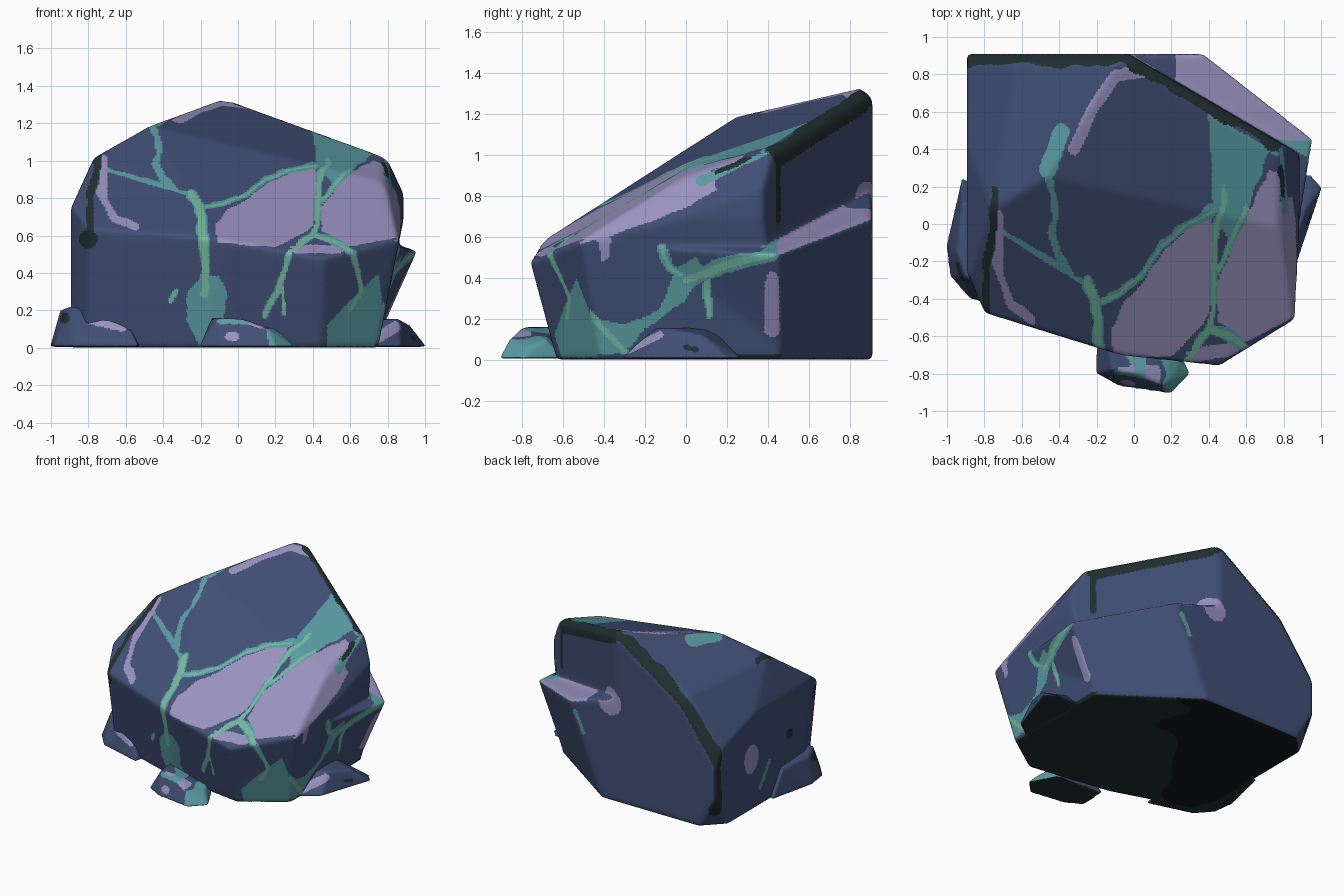
import bpy, bmesh, math
from mathutils import Vector, noise

if "Cube" in bpy.data.objects:
    bpy.data.objects.remove(bpy.data.objects["Cube"])

PALETTE = [("slate_blue", (.052, .078, .178)), ("lavender", (.32, .285, .52)),
           ("teal", (.098, .33, .36)), ("mint", (.17, .477, .35)),
           ("dark_moss", (.015, .029, .03)), ("near_black", (.006, .009, .0115))]
BLUE, LAV, TEAL, MINT, DARK, BLACK = range(6)
mats = []
for name, c in PALETTE:
    m = bpy.data.materials.new(name)
    m.diffuse_color = (*c, 1)
    m.use_nodes = True
    m.node_tree.nodes["Principled BSDF"].inputs["Base Color"].default_value = m.diffuse_color
    mats.append(m)


# ---------- helpers ----------
def cut_block(bm, lo, hi, planes):
    """Box cut by half-spaces a*x + b*y + c*z <= d."""
    part = bmesh.new()
    bmesh.ops.create_cube(part, size=1)
    for v in part.verts:
        v.co = [lo[i] if v.co[i] < 0 else hi[i] for i in range(3)]
    for a, b, c, d in planes:
        n = Vector((a, b, c))
        bmesh.ops.bisect_plane(part, geom=part.verts[:] + part.edges[:] + part.faces[:],
                               plane_co=n * (d / n.length_squared), plane_no=n.normalized(),
                               clear_outer=True)
        rim = [e for e in part.edges if e.is_boundary]
        if rim:
            bmesh.ops.edgeloop_fill(part, edges=rim)
    bmesh.ops.recalc_face_normals(part, faces=part.faces[:])
    tmp = bpy.data.meshes.new("tmp")
    part.to_mesh(tmp)
    part.free()
    bm.from_mesh(tmp)
    bpy.data.meshes.remove(tmp)


def finish(name, bm, voxel, rounds, rule):
    """Fuse the blocks, soften the edges, colour every face by a rule."""
    me = bpy.data.meshes.new(name)
    bm.to_mesh(me)
    bm.free()
    ob = bpy.data.objects.new(name, me)
    bpy.context.collection.objects.link(ob)
    r = ob.modifiers.new("fuse", 'REMESH')
    r.mode, r.voxel_size = 'VOXEL', voxel
    s = ob.modifiers.new("soften", 'SMOOTH')
    s.factor, s.iterations = .5, rounds
    dg = bpy.context.evaluated_depsgraph_get()
    new = bpy.data.meshes.new_from_object(ob.evaluated_get(dg))
    ob.modifiers.clear()
    ob.data = new
    new.name = name
    new.materials.clear()
    for m in mats:
        new.materials.append(m)
    for p in new.polygons:
        p.use_smooth = True
        p.material_index = rule(p.center, p.normal)


def line_dist(p, pts):
    """Distance from p to a polyline, in 2D or 3D."""
    best = 9
    for a, b in zip(pts, pts[1:]):
        ab = [j - i for i, j in zip(a, b)]
        ap = [j - i for i, j in zip(a, p)]
        t = sum(x * y for x, y in zip(ab, ap)) / sum(x * x for x in ab)
        t = min(1, max(0, t))
        best = min(best, sum((y - t * x) ** 2 for x, y in zip(ab, ap)))
    return math.sqrt(best)


def inside(p, poly):
    x, y = p
    hit = False
    for (ax, ay), (bx, by) in zip(poly, poly[1:] + poly[:1]):
        if (ay > y) != (by > y) and x < (bx - ax) * (y - ay) / (by - ay) + ax:
            hit = not hit
    return hit


# ---------- painted layout: front (x, z) ----------
FRONT_VEINS = [  # path, mint half width, teal half width
    ([(-.25, .82), (-.2, .75), (-.18, .55), (-.18, .28)], .02, .028),
    ([(-.69, .95), (-.58, .92), (-.42, .87), (-.25, .82)], 0, .013),
    ([(-.46, 1.2), (-.42, 1.08), (-.44, .98), (-.4, .9), (-.34, .85)], 0, .018),
    ([(-.2, .75), (-.08, .77), (.05, .82), (.15, .9), (.28, .95), (.42, .97)], .005, .014),
    ([(.48, 1.0), (.43, .88), (.43, .7), (.4, .6), (.28, .52), (.22, .32), (.14, .17)], .013, .017),
    ([(.23, .35), (.25, .18)], .009, .009),
    ([(.42, .6), (.55, .55), (.62, .5), (.66, .3), (.6, .2)], .011, .016),
    ([(.44, .78), (.52, .88), (.6, .95)], .01, .018),
    ([(-.36, .25), (-.33, .3)], .015, .015),
]
FRONT_PATCHES = [
    (TEAL, [(.38, 1.25), (.42, 1.0), (.5, .88), (.58, .93), (.72, 1.03), (.8, 1.0), (.75, 1.12)]),
    (TEAL, [(-.18, .4), (-.1, .38), (-.06, .3), (-.08, .15), (-.02, 0), (-.2, 0), (-.28, .15), (-.27, .3)]),
    (TEAL, [(.47, 0), (.48, .12), (.6, .25), (.75, .4), (.78, .1), (.72, 0)]),
    (LAV, [(-.11, .56), (-.12, .66), (-.06, .74), (.06, .8), (.17, .89), (.3, .94), (.42, .95),
           (.42, .7), (.37, .62), (.2, .54)]),
    (LAV, [(.45, .62), (.45, .75), (.52, .86), (.62, .95), (.72, 1.0), (.85, .95), (.92, .8), (.88, .6), (.6, .54)]),
    (LAV, [(.27, .55), (.5, .545), (.62, .56), (.55, .5), (.3, .505)]),
]
# ---------- right side (y, z) ----------
SIDE_VEINS = [
    ([(-.6, .38), (-.45, .2), (-.3, .04)], .014, .018),
    ([(0, .39), (.2, .46), (.42, .515)], .018, .035),
    ([(.1, .42), (.11, .22)], .014, .02),
    ([(-.12, .55), (-.08, .45), (.0, .4)], .008, .022),
    ([(.08, .87), (.25, .96), (.42, 1.04)], 0, .025),
    ([(.42, 1.05), (.6, 1.15)], 0, .015),
]
SIDE_PATCHES = [
    (TEAL, [(-.62, .1), (-.45, .2), (-.3, .17), (-.12, .25), (-.05, .45), (.05, .5), (.1, .42),
            (-.02, .28), (-.2, .15), (-.3, .03), (-.6, .02)]),
    (LAV, [(-.7, .56), (-.5, .57), (-.3, .63), (0, .74), (.15, .83), (.12, .93), (-.1, .86), (-.4, .72)]),
    (LAV, [(-.44, .6), (-.37, .6), (-.38, .5), (-.41, .47)]),
]
# ---------- dark creases along the back ridge (x, y, z) ----------
CREASES = [
    ([(-.88, .89, .12), (-.87, .89, .55), (-.76, .89, .72), (-.46, .89, 1.04), (-.1, .88, 1.26), (.05, .85, 1.29)], .055),
    ([(.05, .86, 1.26), (.4, .65, 1.13), (.74, .45, 1.0)], .06),
    ([(.75, .45, 1.03), (.76, .45, .68)], .022),
    ([(.76, .43, 1.0), (.8, .15, .92)], .018),
]


def boulder_rule(p, n):
    w = .01 * noise.noise(p * 9)
    q = (p.x + w, p.y + w, p.z - w)
    if n.z < -.75:
        return BLACK if .57 * p.y - .82 * p.x + .3 * noise.noise(p * 3) > .3 else DARK
    if n.y < .96 or p.x > .1:
        for pts, r in CREASES:
            if line_dist(q, pts) < r + w:
                return DARK
    # pale strip and teal notch on the upper left ridge
    if n.z > .3 and p.z > 1:
        if line_dist(q[:2], [(-.32, .4), (-.22, .62), (-.1, .79), (.06, .82)]) < .032:
            return LAV
        if line_dist(q[:2], [(-.46, .29), (-.39, .49)]) < .045:
            return TEAL
    # left shoulder lines, seen from the front
    if p.x < -.5 and p.y < .2:
        xz = (q[0], q[2])
        if line_dist(xz, [(-.74, 1.1), (-.755, .95), (-.79, .8), (-.79, .6)]) < .02 + w:
            return DARK
        if line_dist(xz, [(-.72, 1.0), (-.725, .8), (-.66, .69), (-.55, .65)]) < .022 + w:
            return LAV
        if math.hypot(p.x + .8, p.z - .58) < .05 and n.y < -.1:
            return DARK
    if line_dist(q, [(.895, .42, .4), (.79, .42, .14)]) < .035:
        return LAV
    # pale top of the rear ledge
    if n.z > .4 and .505 * p.x + .863 * p.y > .775 and p.z < .9:
        return (LAV if p.x > .22 else BLUE) if p.y > .45 else TEAL
    if n.x > .6:
        uv, veins, patches = (q[1], q[2]), SIDE_VEINS, SIDE_PATCHES
        if p.z < .025 and p.y > .2:
            return DARK
    elif n.y < -.18:
        uv, veins, patches = (q[0], q[2]), FRONT_VEINS, FRONT_PATCHES
    else:
        # spots on the left and back faces
        if n.x < -.7:
            if math.hypot((p.y - .47) / .8, p.z - .4) < .11:
                return LAV
            if line_dist((q[1], q[2]), [(.36, .14), (.25, .3)]) < .018:
                return TEAL
            if math.hypot(p.y, p.z - .42) < .04:
                return DARK
        elif n.y > .4 and math.hypot(p.x - .02, p.z - .77) < .1:
            return LAV
        elif n.y > .6 and line_dist((q[0], q[2]), [(.32, .62), (.25, .47)]) < .018:
            return TEAL
        return BLUE
    for pts, core, rim in veins:
        d = line_dist(uv, pts)
        if d < core:
            return MINT
        if d < rim + w:
            return TEAL
    for col, poly in patches:
        if inside(uv, poly):
            return col
    return BLUE


# ---------- boulder: main mass plus rear ledge ----------
bm = bmesh.new()
cut_block(bm, (-.893, -1, 0), (.885, .91, 1.6), [
    (.11, -.6, 1, .985), (.168, -.334, 1, 1.025),       # sloping top
    (-.14, -.695, 1, 1.08),                             # lower left of the top
    (-1.35, .33, 1, 2.09), (-.69, .2, 1, 1.565),        # rear left slopes
    (-2.2, 0, 1, 2.71),                                 # left shoulder
    (1.9, -.35, 1, 2.385), (1, 0, -.2, .748),           # right side
    (.9, -.34, 1, 1.585),
    (.505, .863, 0, .77),                               # rear right
    (-.311, -.95, -.2, .577), (-.148, -.989, -.26, .562),  # front faces
    (.57, -.82, -.25, .767), (-.925, -.378, -.05, .887),
    (-.65, .65, -.4, 1.07),                             # undercut rear corner
    (.662, .55, .937, 1.69), (0, .65, .76, 1.56),       # wide bevels on the ridge
    (-.69, 1, .51, 1.775), (-.56, 1.16, .81, 2.115)])
cut_block(bm, (-.1, -.1, 0), (1.1, .91, 1.0), [
    (.3, 0, 1, .805), (1, -.18, -.45, .647), (.57, .82, -.24, .795)])
finish("boulder", bm, .0105, 30, boulder_rule)


# ---------- small stones at the foot ----------
def front_stone_rule(p, n):
    if n.z < -.7:
        return DARK
    if p.x + .3 * p.z > .17 + .05 * noise.noise(p * 9) or line_dist((p.x, p.z), [(-.1, .14), (.05, .14)]) < .013:
        return TEAL
    if n.z > .6 and -.08 < p.x < .14 and p.y < -.76:
        return LAV
    return LAV if math.hypot((p.x + .03) / 1.6, p.z - .06) < .025 else BLUE


def left_stone_rule(p, n):
    if n.z < -.7 or math.hypot(p.x + .93, p.z - .16) < .03 and p.y < -.2:
        return DARK
    return LAV if line_dist((p.x, p.z), [(-.78, .15), (-.62, .11)]) < .025 and n.y < -.2 else BLUE


def right_stone_rule(p, n):
    if n.z < -.7:
        return DARK
    if n.y < -.2 and line_dist((p.x, p.z), [(.74, .05), (.84, .11)]) < .03:
        return LAV
    return DARK if line_dist((p.y, p.z), [(.0, .06), (.05, .05)]) < .013 else BLUE


STONES = {
    "front_stone": (front_stone_rule, [
        (-.2, -.58, 0), (-.205, -.8, 0), (-.08, -.87, 0), (.2, -.91, 0), (.305, -.8, 0), (.2, -.6, 0),
        (-.14, -.64, .16), (-.12, -.78, .16), (.02, -.8, .155), (.16, -.86, .1), (.24, -.76, .07), (.2, -.68, .1)]),
    "left_stone": (left_stone_rule, [
        (-.92, .25, 0), (-1.005, -.12, 0), (-.985, -.28, 0), (-.88, -.4, 0), (-.53, -.5, 0), (-.5, 0, 0),
        (-.92, .12, .2), (-.95, -.15, .2), (-.9, -.28, .22), (-.7, -.4, .17), (-.57, -.45, .09), (-.6, 0, .2)]),
    "right_stone": (right_stone_rule, [
        (.68, -.36, 0), (.87, -.22, 0), (1.01, .2, 0), (.95, .27, 0), (.6, .27, 0), (.6, -.3, 0),
        (.74, -.17, .15), (.86, -.1, .155), (.92, .08, .12), (.7, .12, .155)]),
}
for name, (rule, pts) in STONES.items():
    bm = bmesh.new()
    for x, y, z in pts:
        bm.verts.new((x, y, max(z, .005)))
    bmesh.ops.convex_hull(bm, input=bm.verts[:])
    bmesh.ops.recalc_face_normals(bm, faces=bm.faces[:])
    finish(name, bm, .01, 8, rule)
